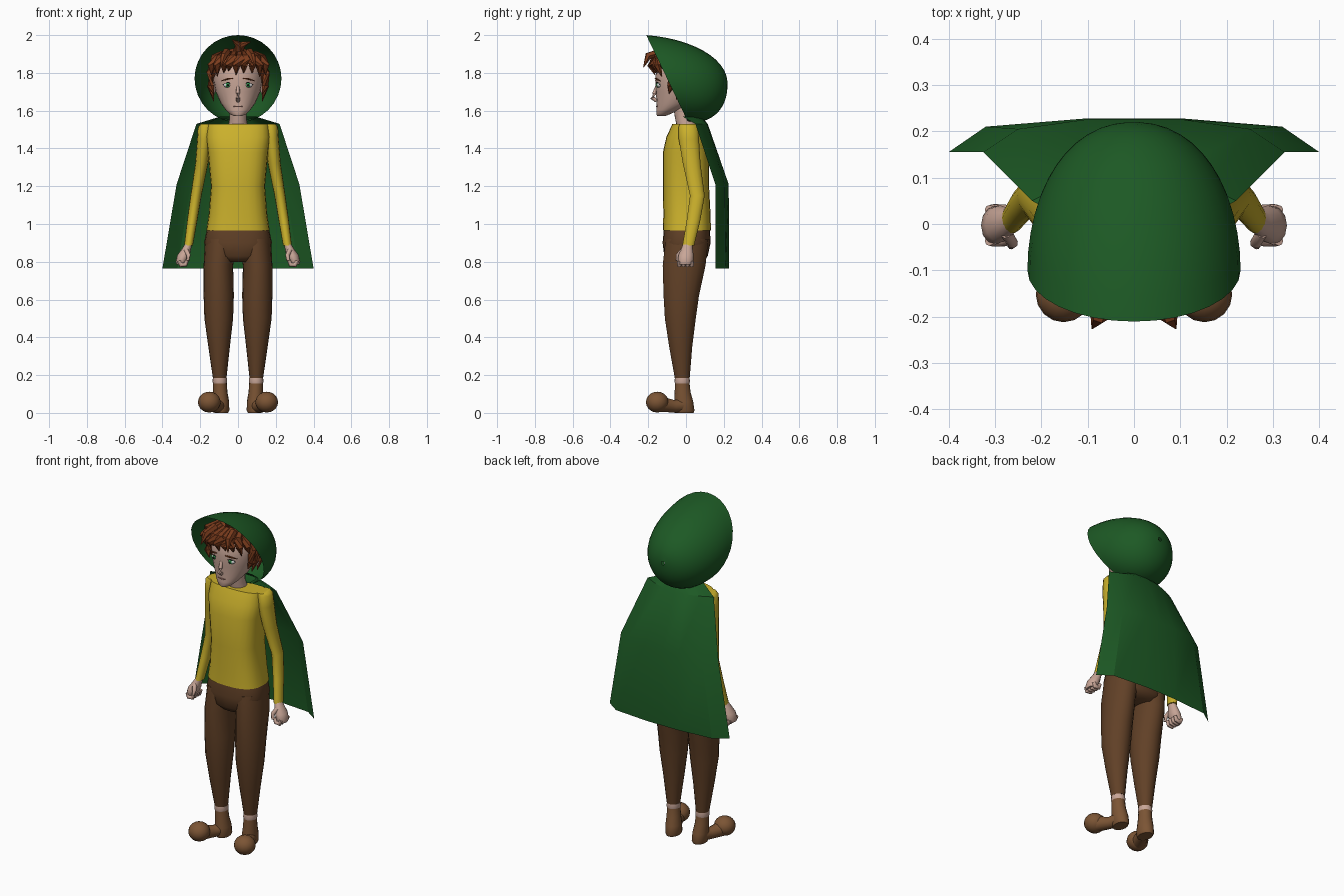
import bpy, bmesh, math
from mathutils import Vector, Matrix


def mat(name, r, g, b):
    m = bpy.data.materials.new(name)
    m.diffuse_color = (r, g, b, 1)
    return m


GREEN = mat("green_cloth", .012, .10, .018)
YELLOW = mat("yellow_cloth", .60, .44, .025)
BROWN = mat("brown_cloth", .12, .052, .02)
LEATHER = mat("leather", .20, .09, .035)
SKIN = mat("skin", .58, .38, .31)
HAIR = mat("hair", .20, .045, .012)
WHITE = mat("eye_white", .8, .8, .8)
IRIS = mat("iris", .05, .5, .12)
BLACK = mat("pupil", .01, .01, .01)
LIP = mat("lip", .35, .17, .14)


def finish(name, bm, m, angle=50, normals=True):
    if normals:
        bmesh.ops.recalc_face_normals(bm, faces=bm.faces)
    me = bpy.data.meshes.new(name)
    bm.to_mesh(me)
    bm.free()
    ob = bpy.data.objects.new(name, me)
    bpy.context.collection.objects.link(ob)
    me.materials.append(m)
    bpy.ops.object.select_all(action='DESELECT')
    ob.select_set(True)
    bpy.context.view_layer.objects.active = ob
    bpy.ops.object.shade_smooth_by_angle(angle=math.radians(angle))
    return ob


def skin_rings(bm, rings, closed=True, caps=True):
    rows = [[bm.verts.new(p) for p in r] for r in rings]
    n = len(rows[0])
    for a, b in zip(rows, rows[1:]):
        for i in range(n if closed else n - 1):
            j = (i + 1) % n
            bm.faces.new((a[i], a[j], b[j], b[i]))
    if caps:
        bm.faces.new(rows[0])
        bm.faces.new(rows[-1])


def loft(name, secs, m, n=20, e=1.0, s=1):
    """Stack of horizontal ovals: (z, cx, cy, rx, ry); e < 1 squares them."""
    def sp(v):
        return math.copysign(abs(v) ** e, v)
    bm = bmesh.new()
    angs = [2 * math.pi * i / n for i in range(n)]
    skin_rings(bm, [[(s * cx + rx * sp(math.cos(a)), cy + ry * sp(math.sin(a)), z) for a in angs]
                    for z, cx, cy, rx, ry in secs])
    return finish(name, bm, m)


def tube(name, pts, radii, m, n=8, s=1):
    """Tapered tube through a few points."""
    pts = [Vector((s * p[0], p[1], p[2])) for p in pts]
    bm = bmesh.new()
    rings = []
    for i, (p, r) in enumerate(zip(pts, radii)):
        d = pts[min(i + 1, len(pts) - 1)] - pts[max(i - 1, 0)]
        q = d.to_track_quat('Z', 'Y')
        rings.append([p + q @ Vector((r * math.cos(2 * math.pi * k / n), r * math.sin(2 * math.pi * k / n), 0))
                      for k in range(n)])
    skin_rings(bm, rings)
    return finish(name, bm, m)


def ball(name, c, r, m, s=1, u=16, v=10):
    bm = bmesh.new()
    bmesh.ops.create_uvsphere(bm, u_segments=u, v_segments=v, radius=1,
                              matrix=Matrix.Translation((s * c[0], c[1], c[2])) @ Matrix.Diagonal((*r, 1)))
    return finish(name, bm, m)


# Hood: egg-shaped shell with a slanted front opening
bm = bmesh.new()
rings = []
for k in range(13):
    ph = math.radians(88 * k / 12)
    r, t = math.cos(ph) ** .92, math.sin(ph)
    ring = []
    for i in range(32):
        a = 2 * math.pi * i / 32
        x, dz = .23 * math.sin(a), .23 * math.cos(a)
        rim = -.1 - .48 * dz
        ring.append((x * r, rim * (1 - t) + .22 * t, 1.77 - .03 * t + dz * r))
    rings.append(ring)
skin_rings(bm, rings, caps=False)
finish("hood", bm, GREEN)

# Cape: mirrored rows from the collar to the hem
rows = [(1.57, [(0, .08), (.05, .075), (.09, .04), (.09, -.02)]),
        (1.53, [(0, .115), (.08, .11), (.16, .08), (.22, .05)]),
        (1.21, [(0, .226), (.10, .226), (.25, .205), (.325, .155)]),
        (.765, [(0, .228), (.10, .228), (.32, .21), (.40, .155)])]
bm = bmesh.new()
skin_rings(bm, [[(-x, y, z) for x, y in p[:0:-1]] + [(x, y, z) for x, y in p] for z, p in rows],
           closed=False, caps=False)
finish("cape", bm, GREEN, 25)

# Shirt body and trouser seat
loft("shirt", [(.965, 0, .005, .168, .127), (1.05, 0, .005, .155, .125), (1.2, 0, 0, .143, .122),
               (1.38, 0, 0, .160, .122), (1.46, 0, 0, .170, .104), (1.53, 0, 0, .165, .072)], YELLOW, 24, .75)
loft("trouser_seat", [(.80, 0, 0, .08, .09), (.83, 0, 0, .15, .115), (.90, 0, .003, .18, .127),
                      (.97, 0, .005, .165, .122)], BROWN, 24, .8)

# Neck and head
loft("neck", [(1.50, 0, .01, .055, .055), (1.56, 0, -.01, .045, .048), (1.67, 0, -.02, .05, .055)], SKIN)
loft("head", [(1.572, 0, -.13, .022, .022), (1.58, 0, -.122, .04, .034), (1.605, 0, -.095, .066, .062),
              (1.64, 0, -.055, .092, .10), (1.70, 0, -.03, .118, .13), (1.76, 0, -.025, .13, .138),
              (1.82, 0, -.02, .13, .138), (1.87, 0, -.01, .11, .12), (1.90, 0, 0, .06, .07)], SKIN, 24)
tube("nose", [(0, -.152, 1.735), (0, -.168, 1.69), (0, -.178, 1.668), (0, -.155, 1.652)],
     [.008, .011, .012, .01], SKIN)
ball("mouth", (0, -.153, 1.622), (.026, .006, .004), LIP)

# Hair: cap with a slanted hairline, then hanging locks
bm = bmesh.new()
bmesh.ops.create_uvsphere(bm, u_segments=24, v_segments=16, radius=1,
                          matrix=Matrix.Translation((0, -.015, 1.79)) @ Matrix.Diagonal((.150, .160, .142, 1)))
bmesh.ops.bisect_plane(bm, geom=bm.verts[:] + bm.edges[:] + bm.faces[:], plane_co=(0, -.15, 1.85),
                       plane_no=(0, .6, 1), clear_inner=True)
finish("hair_cap", bm, HAIR)
# fringe: base x, tip x, tip z
for bx, tx, tz in [(-.12, -.14, 1.79), (-.09, -.11, 1.78), (-.06, -.075, 1.80), (-.025, -.05, 1.81),
                   (.01, -.01, 1.79), (.04, .03, 1.80), (.07, .075, 1.80), (.10, .115, 1.78), (.125, .145, 1.79)]:
    y = -.03 - .12 * math.sqrt(1 - (bx / .14) ** 2)
    tube("fringe_lock", [(bx * .7, y + .05, 1.90), (bx, y - .025, 1.875), (tx, y - .035, 1.84), (tx, y - .015, tz)],
         [.018, .028, .022, .002], HAIR, 6)
tube("hair_tuft", [(.0, -.07, 1.90), (.005, -.10, 1.95), (-.03, -.13, 1.975)], [.03, .022, .003], HAIR, 6)
tube("hair_tuft", [(.0, -.07, 1.90), (.02, -.10, 1.95), (.065, -.13, 1.965)], [.03, .02, .003], HAIR, 6)

for s, side in ((1, "left"), (-1, "right")):
    # Face details and side hair
    ball(side + "_eye", (.054, -.141, 1.735), (.024, .014, .013), WHITE, s)
    ball(side + "_iris", (.054, -.150, 1.735), (.012, .007, .012), IRIS, s)
    ball(side + "_pupil", (.054, -.156, 1.735), (.006, .003, .006), BLACK, s)
    tube(side + "_eyebrow", [(.028, -.163, 1.771), (.055, -.158, 1.768), (.09, -.136, 1.757)],
         [.003, .005, .002], HAIR, 6, s)
    tube(side + "_upper_lid", [(.03, -.153, 1.742), (.054, -.153, 1.75), (.08, -.138, 1.737)],
         [.002, .003, .002], BLACK, 6, s)
    ball(side + "_ear", (.132, -.015, 1.72), (.014, .025, .04), SKIN, s)
    tube(side + "_forward_lock", [(.06, -.13, 1.91), (.075, -.20, 1.89), (.09, -.225, 1.83)],
         [.022, .02, .002], HAIR, 6, s)
    for y, z in ((-.07, 1.69), (-.03, 1.66), (.02, 1.65)):
        tube(side + "_side_lock", [(.11, y, 1.87), (.143, y, 1.80), (.145, y - .01, 1.73), (.128, y - .02, z)],
             [.02, .026, .02, .002], HAIR, 6, s)

    # Sleeve and fist
    loft(side + "_sleeve", [(1.53, .165, .01, .032, .045), (1.515, .172, .012, .04, .052),
                            (1.45, .178, .015, .038, .055), (1.32, .192, .03, .034, .048),
                            (1.15, .222, .06, .029, .04), (1.02, .242, .04, .027, .037),
                            (.885, .262, .012, .023, .032)], YELLOW, 14, 1, s)
    loft(side + "_hand", [(.90, .26, .01, .018, .024), (.87, .272, .005, .024, .03), (.835, .288, 0, .033, .04),
                          (.80, .300, -.003, .030, .042), (.785, .305, -.003, .02, .034)], SKIN, 12, 1, s)
    for k in range(4):
        y = -.036 + .022 * k
        tube(side + "_finger", [(.312, y, .805), (.302, y, .783), (.278, y, .785), (.268, y, .81)],
             [.011, .013, .012, .009], SKIN, 8, s)
    tube(side + "_thumb", [(.275, -.02, .86), (.262, -.042, .835), (.265, -.047, .805)],
         [.013, .012, .008], SKIN, 8, s)

    # Trouser leg, ankle and shoe
    loft(side + "_trouser_leg", [(.92, .09, .005, .085, .115), (.78, .104, -.01, .078, .115),
                                 (.62, .102, -.025, .08, .095), (.50, .102, -.03, .076, .083),
                                 (.35, .100, -.028, .057, .062), (.185, .097, -.02, .036, .04)], BROWN, 18, 1, s)
    loft(side + "_ankle", [(.15, .096, -.02, .034, .037), (.165, .096, -.02, .039, .041),
                           (.185, .096, -.02, .037, .039)], SKIN, 16, 1, s)
    loft(side + "_shoe", [(0, .088, -.01, .036, .05), (.012, .088, -.01, .042, .055), (.06, .09, -.012, .043, .05),
                          (.11, .094, -.018, .038, .042), (.165, .096, -.02, .036, .038)], LEATHER, 16, 1, s)
    tube(side + "_instep", [(.09, -.01, .042), (.115, -.065, .035), (.145, -.13, .045)],
         [.04, .033, .042], LEATHER, 14, s)
    ball(side + "_toe", (.152, -.152, .057), (.06, .06, .055), LEATHER, s)
